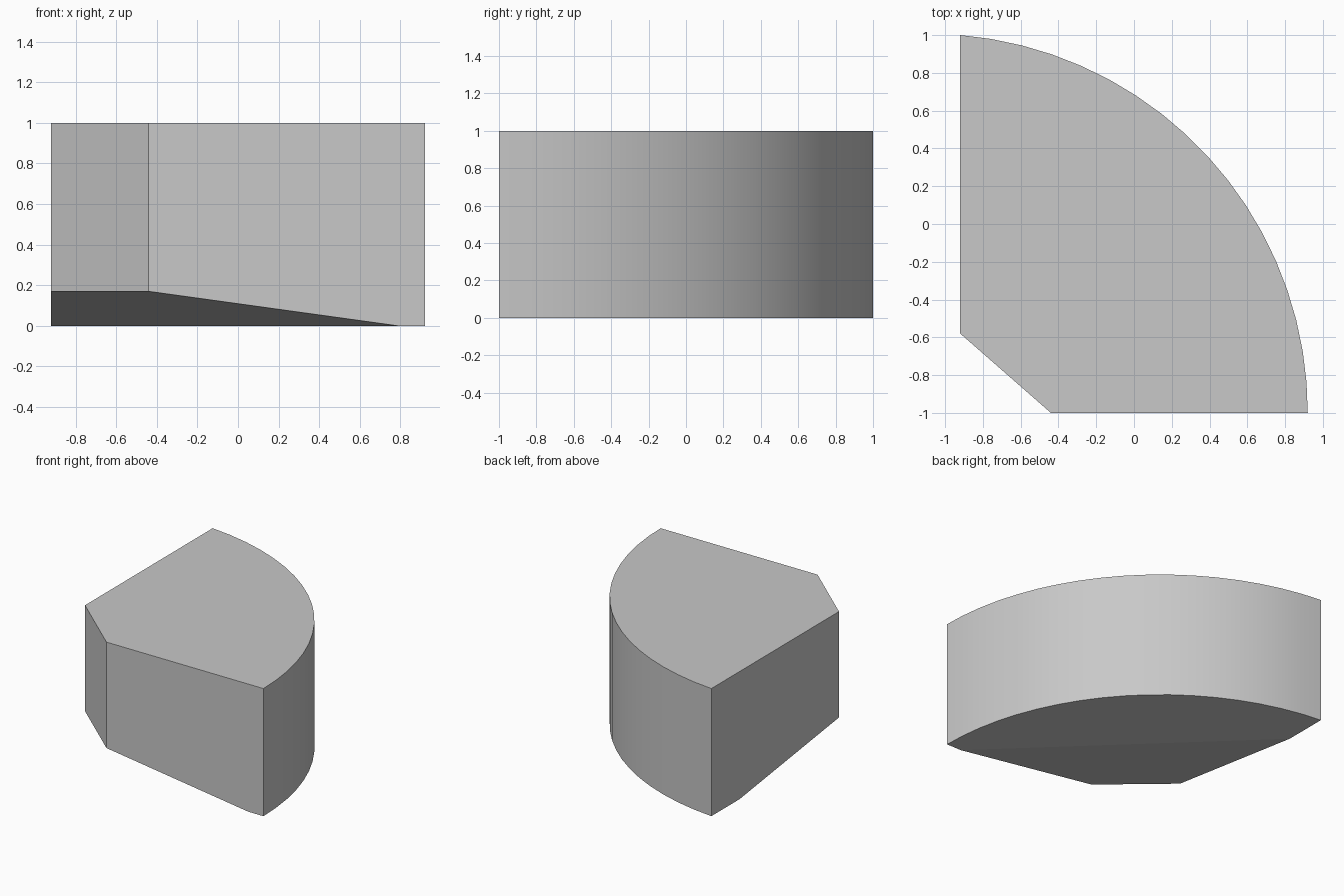
import bpy
import bmesh
from math import atan2, cos, sin, hypot

cube = bpy.data.objects.get("Cube")
if cube:
    bpy.data.objects.remove(cube, do_unlink=True)

HALF_X, HEIGHT, LIFT = 0.92, 1.0, 0.17
SEGMENTS = 18

# Single grey material
grey = bpy.data.materials.new("plain grey")
grey.use_nodes = True
colour = (0.58, 0.58, 0.58, 1)
grey.diffuse_color = colour
grey.node_tree.nodes["Principled BSDF"].inputs["Base Color"].default_value = colour

# Outline: round back edge, then the left side, cut corner and front
centre_x, centre_y = -1.087, -1.0
dx, dy = -HALF_X - centre_x, 1 - centre_y
radius, sweep = hypot(dx, dy), atan2(dy, dx)
outline = [(centre_x + radius * cos(sweep * i / SEGMENTS),
            centre_y + radius * sin(sweep * i / SEGMENTS))
           for i in range(SEGMENTS + 1)]
side_crease, front_crease = (-HALF_X, 0.65), (0.79, -1)
cut_corner = [(-HALF_X, -0.58), (-0.44, -1)]
outline += [side_crease, *cut_corner, front_crease]

# Wedge body: straight walls between the two caps
bm = bmesh.new()
bottom = [bm.verts.new((x, y, 0)) for x, y in outline]
top = [bm.verts.new((x, y, HEIGHT)) for x, y in outline]
count = len(outline)
bm.faces.new(top)
for i in range(count):
    j = (i + 1) % count
    bm.faces.new((bottom[i], bottom[j], top[j], top[i]))

# Underside: flat rim by the round edge, slope rising to the cut corner
bm.faces.new(list(reversed(bottom[:SEGMENTS + 2] + bottom[-1:])))
bm.faces.new(list(reversed(bottom[SEGMENTS + 1:])))
for vert in bottom[-3:-1]:
    vert.co.z = LIFT
bmesh.ops.recalc_face_normals(bm, faces=bm.faces[:])

mesh = bpy.data.meshes.new("wedge_block")
bm.to_mesh(mesh)
bm.free()
mesh.materials.append(grey)
block = bpy.data.objects.new("wedge_block", mesh)
bpy.context.collection.objects.link(block)

# Smooth round wall, crisp edges
bpy.ops.object.select_all(action="DESELECT")
block.select_set(True)
bpy.context.view_layer.objects.active = block
bpy.ops.object.shade_smooth_by_angle(angle=0.1)
